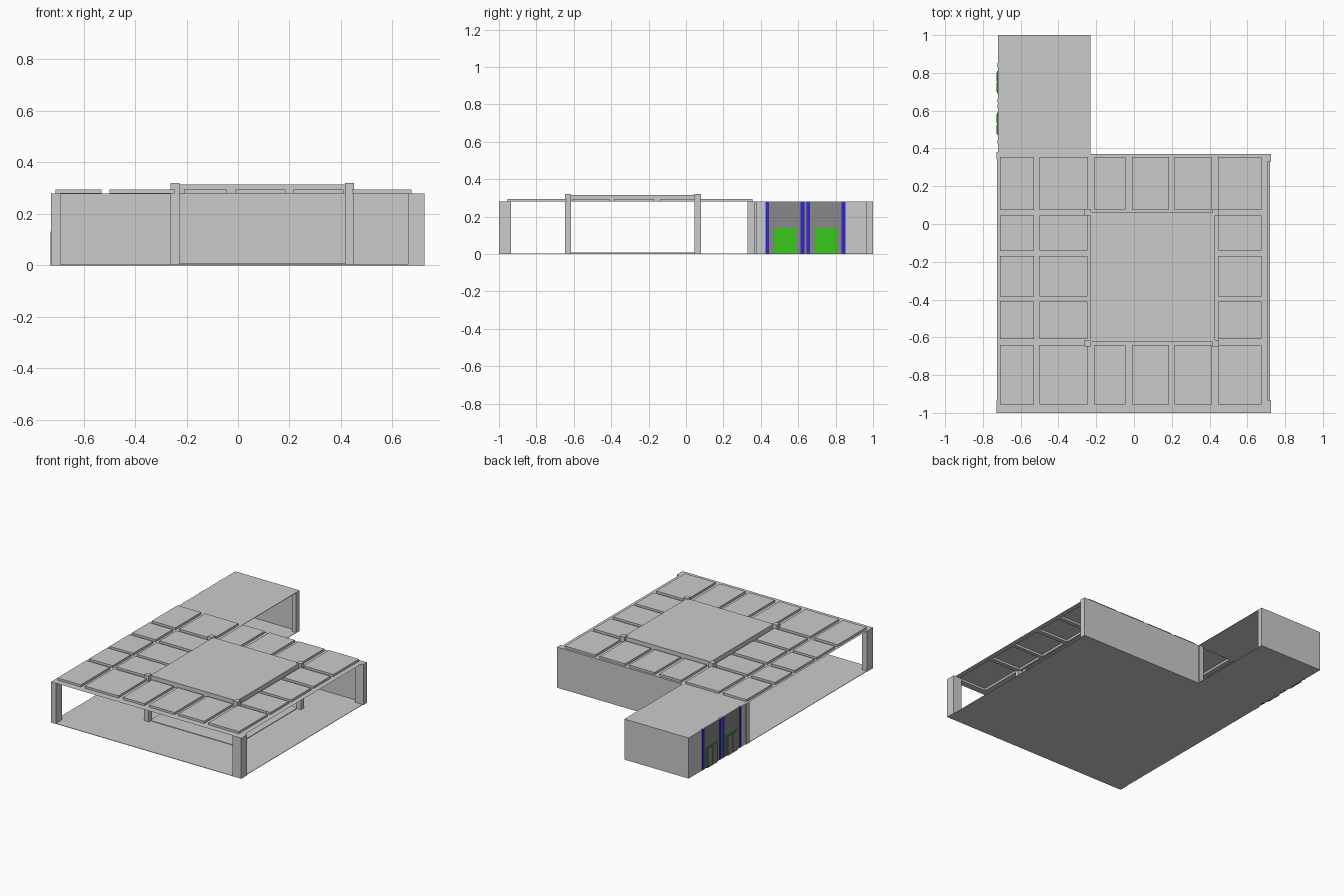
import bpy, bmesh

if "Cube" in bpy.data.objects:
    bpy.data.objects.remove(bpy.data.objects["Cube"])


def mat(name, rgb):
    m = bpy.data.materials.new(name)
    m.diffuse_color = (*rgb, 1)
    m.use_nodes = True
    m.node_tree.nodes["Principled BSDF"].inputs["Base Color"].default_value = m.diffuse_color
    return m


GREEN = mat("door_green", (0.04, 0.58, 0.01))
BLUE = mat("stripe_blue", (0.03, 0.02, 0.6))
DARK = mat("dark_grey", (0.25, 0.25, 0.25))


def finish(name, bm, material=None):
    me = bpy.data.meshes.new(name)
    bm.to_mesh(me)
    bm.free()
    ob = bpy.data.objects.new(name, me)
    bpy.context.collection.objects.link(ob)
    if material:
        me.materials.append(material)
    return ob


def box(name, x, y, z, material=None):
    """Box from (min, max) ranges on each axis."""
    bm = bmesh.new()
    bmesh.ops.create_cube(bm, size=1)
    for v in bm.verts:
        for i, r in enumerate((x, y, z)):
            v.co[i] = r[0] if v.co[i] < 0 else r[1]
    return finish(name, bm, material)


TOP = 0.28
FULL = (0, TOP)

# Floors
box("hall_floor", (-0.725, 0.72), (-1, 0.37), (0, 0.003))
box("wing_floor", (-0.72, -0.23), (0.37, 1), (0, 0.003))
box("court_floor", (-0.23, 0.42), (-0.63, 0.055), (0.003, 0.007))

# Hall roof: thin sheet whose panels are raised as hollow caps
xc = [-0.71, -0.53, -0.5, -0.245, -0.21, -0.045, -0.01, 0.185, 0.215, 0.41, 0.445, 0.675]
yc = [-0.955, -0.64, -0.61, -0.41, -0.385, -0.17, -0.14, 0.045, 0.075, 0.355]
cx0, cx1, cy0, cy1 = -0.23, 0.43, -0.625, 0.06
xs = sorted([-0.725, 0.71, cx0, cx1] + xc)
ys = sorted([-1, 0.37, cy0, cy1] + yc)


def inside(v, cuts):
    return any(a < v < b for a, b in zip(cuts[::2], cuts[1::2]))


def height(i, j):
    mx, my = (xs[i] + xs[i + 1]) / 2, (ys[j] + ys[j + 1]) / 2
    if cx0 < mx < cx1 and cy0 < my < cy1:
        return 0.315
    return 0.295 if inside(mx, xc) and inside(my, yc) else TOP


bm = bmesh.new()


def quad(*pts):
    bm.faces.new([bm.verts.new(p) for p in pts])


for i in range(len(xs) - 1):
    for j in range(len(ys) - 1):
        a, b, c, d, h = xs[i], xs[i + 1], ys[j], ys[j + 1], height(i, j)
        quad((a, c, h), (b, c, h), (b, d, h), (a, d, h))
        if i + 2 < len(xs) and height(i + 1, j) != h:
            k = height(i + 1, j)
            quad((b, c, k), (b, c, h), (b, d, h), (b, d, k))
        if j + 2 < len(ys) and height(i, j + 1) != h:
            k = height(i, j + 1)
            quad((a, d, h), (a, d, k), (b, d, k), (b, d, h))
bmesh.ops.remove_doubles(bm, verts=bm.verts, dist=1e-5)
bmesh.ops.dissolve_limit(bm, angle_limit=0.01, verts=bm.verts, edges=bm.edges)
bmesh.ops.recalc_face_normals(bm, faces=bm.faces)
if max(bm.faces, key=lambda f: f.calc_center_median().z).normal.z < 0:
    bmesh.ops.reverse_faces(bm, faces=bm.faces)
finish("hall_roof", bm)

# Inner columns standing proud of the roof
for x in (-0.263, 0.415):
    for y in (-0.648, 0.045):
        box("inner_column", (x, x + 0.035), (y, y + 0.034), (0, 0.32))

# Outer columns of the hall
box("front_left_column", (-0.727, -0.69), (-1, -0.935), FULL)
box("front_right_column", (0.66, 0.725), (-1, -0.935), FULL)
box("back_right_column", (0.66, 0.725), (0.33, 0.37), FULL)
box("back_left_column", (-0.727, -0.69), (0.345, 0.38), FULL)
box("hall_back_wall", (-0.23, 0.66), (0.36, 0.37), FULL)

# Wing shell, open towards the inner side
box("wing_roof", (-0.72, -0.23), (0.37, 1), (TOP - 0.003, TOP))
box("wing_back_wall", (-0.72, -0.23), (0.99, 1), FULL)
box("wing_junction_column", (-0.263, -0.23), (0.36, 0.38), FULL)
box("wing_end_column", (-0.263, -0.23), (0.962, 1), FULL)

# Wing outer wall: plain ends, dark middle, blue stripes, green doors
W = (-0.72, -0.71)
box("wing_wall_end", W, (0.38, 0.425), FULL)
box("wing_wall_end", W, (0.852, 0.99), FULL)
box("wing_wall_panel", W, (0.425, 0.852), FULL, DARK)
for y in (0.425, 0.613, 0.643, 0.832):
    box("wall_stripe", (-0.722, -0.705), (y, y + 0.02), FULL, BLUE)
for y in (0.47, 0.69):
    box("door", (-0.724, -0.705), (y, y + 0.12), (0, 0.14), GREEN)
    for k in (0.008, 0.064):
        box("door_leaf", (-0.728, -0.722), (y + k, y + k + 0.048), (0, 0.132), DARK)
